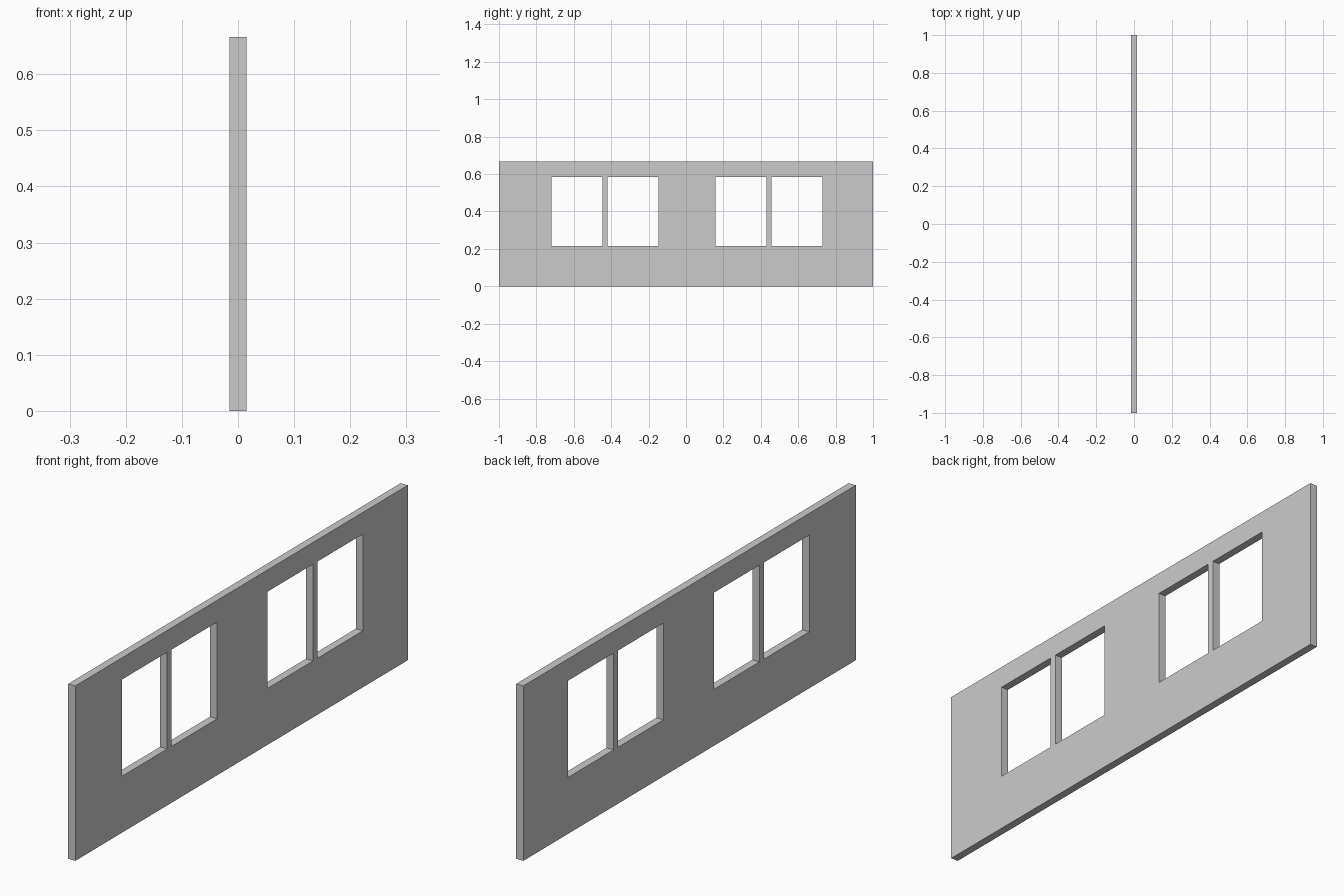
import bpy, bmesh

if "Cube" in bpy.data.objects:
    bpy.data.objects.remove(bpy.data.objects["Cube"])

THICK = 0.03
HEIGHT = 0.666
PANES = [(-0.72, -0.447), (-0.42, -0.147), (0.157, 0.43), (0.457, 0.73)]
SILL, HEAD = 0.215, 0.583

# Grid lines of the wall face; pane cells are left open
ys = [-1.0] + [y for pane in PANES for y in pane] + [1.0]
zs = [0.0, SILL, HEAD, HEIGHT]

bm = bmesh.new()
grid = [[bm.verts.new((-THICK / 2, y, z)) for z in zs] for y in ys]
for i in range(len(ys) - 1):
    for j in range(len(zs) - 1):
        if j == 1 and i % 2 == 1:
            continue  # window opening
        bm.faces.new((grid[i][j], grid[i + 1][j], grid[i + 1][j + 1], grid[i][j + 1]))

# Wall thickness, with mullions flush on both sides
ext = bmesh.ops.extrude_face_region(bm, geom=bm.faces[:], use_keep_orig=True)
verts = [g for g in ext["geom"] if isinstance(g, bmesh.types.BMVert)]
bmesh.ops.translate(bm, verts=verts, vec=(THICK, 0, 0))
bmesh.ops.recalc_face_normals(bm, faces=bm.faces[:])

mesh = bpy.data.meshes.new("window_wall")
bm.to_mesh(mesh)
bm.free()
wall = bpy.data.objects.new("window_wall", mesh)
bpy.context.collection.objects.link(wall)
